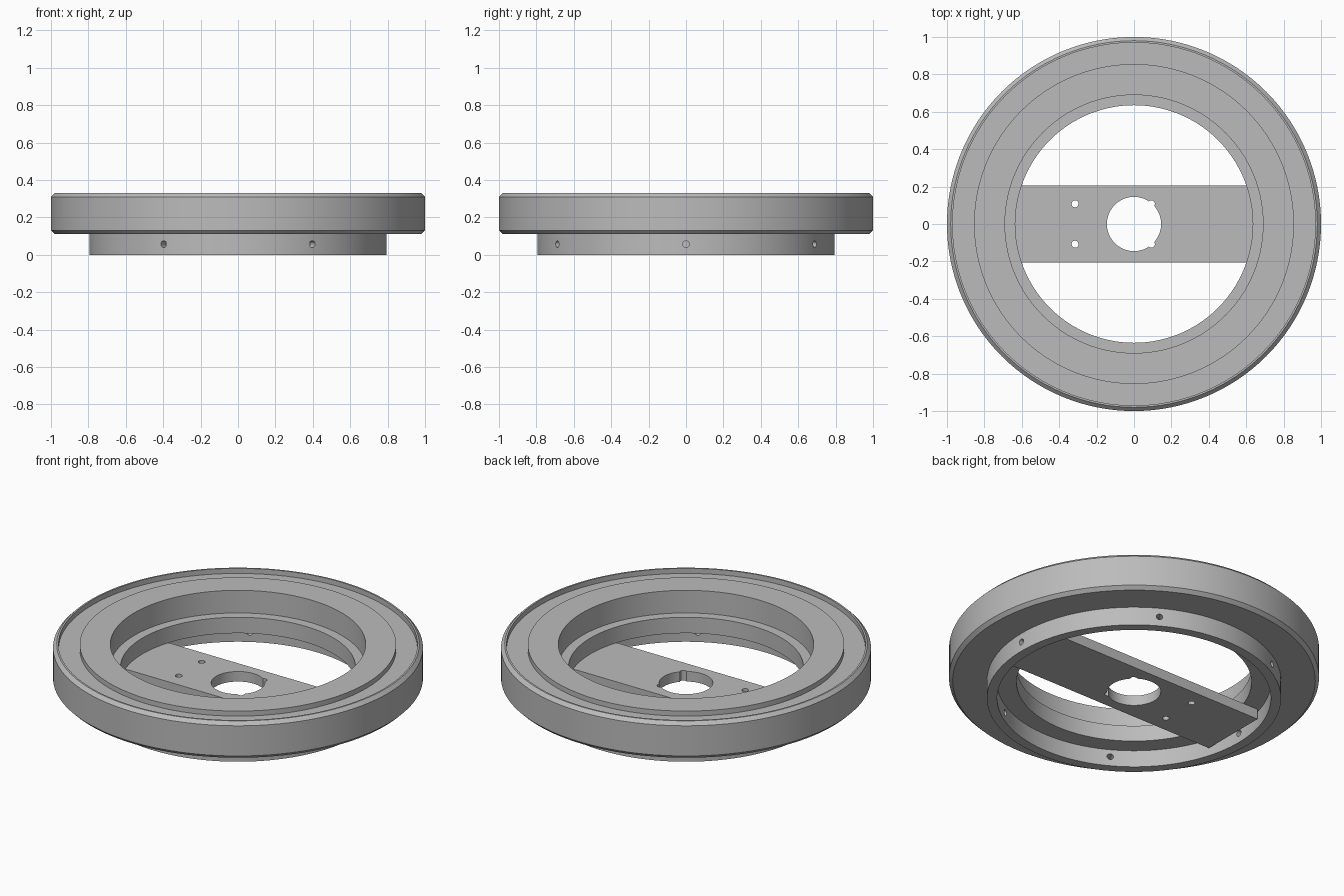
import bpy
import bmesh
from math import cos, sin, pi, radians
from mathutils import Matrix

if "Cube" in bpy.data.objects:
    bpy.data.objects.remove(bpy.data.objects["Cube"])

metal = bpy.data.materials.new("plain_grey")
metal.use_nodes = True
grey = (0.5, 0.5, 0.5, 1)
metal.diffuse_color = grey
metal.node_tree.nodes["Principled BSDF"].inputs["Base Color"].default_value = grey


def finish(name, bm):
    bmesh.ops.recalc_face_normals(bm, faces=bm.faces)
    mesh = bpy.data.meshes.new(name)
    bm.to_mesh(mesh)
    bm.free()
    obj = bpy.data.objects.new(name, mesh)
    bpy.context.collection.objects.link(obj)
    mesh.materials.append(metal)
    return obj


def lathe(name, profile, steps=128):
    """Revolve a closed (radius, height) outline about z."""
    bm = bmesh.new()
    rings = [[bm.verts.new((r * cos(2 * pi * i / steps), r * sin(2 * pi * i / steps), z))
              for r, z in profile] for i in range(steps)]
    n = len(profile)
    for i in range(steps):
        a, b = rings[i], rings[(i + 1) % steps]
        for j in range(n):
            k = (j + 1) % n
            bm.faces.new((a[j], b[j], b[k], a[k]))
    return finish(name, bm)


def drill(target, radius, depth, matrix, sides):
    """Cut a round hole along the matrix's z axis."""
    bm = bmesh.new()
    bmesh.ops.create_cone(bm, cap_ends=True, segments=sides, radius1=radius,
                          radius2=radius, depth=depth, matrix=matrix)
    cutter = finish("drill_cutter", bm)
    cutter.hide_render = True
    mod = target.modifiers.new("hole", "BOOLEAN")
    mod.operation = "DIFFERENCE"
    mod.solver = "EXACT"
    mod.object = cutter
    bpy.context.view_layer.objects.active = target
    bpy.ops.object.modifier_apply(modifier=mod.name)
    bpy.data.objects.remove(cutter)


def smooth(obj):
    bpy.ops.object.select_all(action="DESELECT")
    obj.select_set(True)
    bpy.context.view_layer.objects.active = obj
    bpy.ops.object.shade_smooth_by_angle(angle=radians(25))


# Ring: skirt, chamfered rim, shallow groove, raised face and inner ledge
ring = lathe("ring_body", [
    (0.74, 0), (0.795, 0), (0.795, 0.11), (0.98, 0.11), (1, 0.13),
    (1, 0.31), (0.98, 0.33), (0.97, 0.33), (0.97, 0.30), (0.855, 0.30),
    (0.855, 0.33), (0.69, 0.33), (0.69, 0.195), (0.635, 0.195),
    (0.635, 0.10), (0.74, 0.10)])

# Six radial screw holes through the skirt
for i in range(6):
    place = (Matrix.Rotation(i * pi / 3, 4, "Z")
             @ Matrix.Translation((0.77, 0, 0.057))
             @ Matrix.Rotation(pi / 2, 4, "Y"))
    drill(ring, 0.018, 0.12, place, 16)
smooth(ring)

# Cross bar fixed under the ledge
bm = bmesh.new()
bmesh.ops.create_cube(bm, size=1, matrix=Matrix.Translation((0, 0, 0.07))
                      @ Matrix.Diagonal((1.4, 0.41, 0.06, 1)))
bar = finish("cross_bar", bm)

# Centre opening, with a bolt pattern that notches its edge
drill(bar, 0.145, 0.3, Matrix.Translation((0, 0, 0.07)), 64)
for x in (-0.315, 0.093):
    for y in (-0.108, 0.108):
        drill(bar, 0.019, 0.3, Matrix.Translation((x, y, 0.07)), 12)
smooth(bar)
